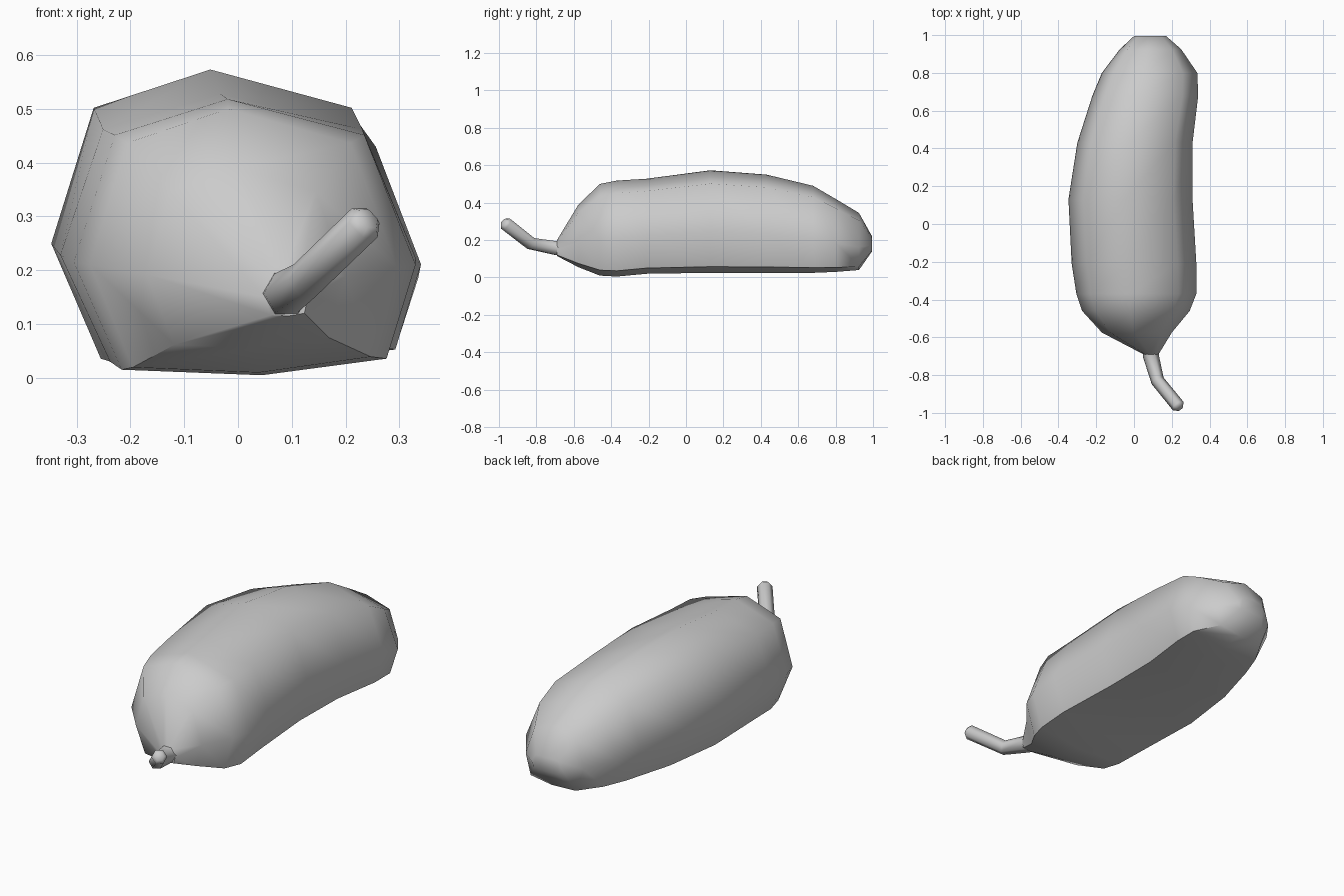
import bpy, bmesh, math
from mathutils import Vector

old = bpy.data.objects.get("Cube")
if old:
    bpy.data.objects.remove(old, do_unlink=True)

GREY = (0.6, 0.6, 0.6, 1)
mat = bpy.data.materials.new("plain grey")
mat.use_nodes = True
mat.diffuse_color = GREY
mat.node_tree.nodes["Principled BSDF"].inputs["Base Color"].default_value = GREY


def loft(name, rings, angle):
    """Skin a list of equal-sized point rings and cap both ends."""
    bm = bmesh.new()
    loops = [[bm.verts.new(p) for p in ring] for ring in rings]
    n = len(loops[0])
    for a, b in zip(loops, loops[1:]):
        for i in range(n):
            j = (i + 1) % n
            bm.faces.new((a[i], a[j], b[j], b[i]))
    bm.faces.new(loops[0])
    bm.faces.new(loops[-1])
    bmesh.ops.recalc_face_normals(bm, faces=bm.faces)
    mesh = bpy.data.meshes.new(name)
    bm.to_mesh(mesh)
    bm.free()
    mesh.materials.append(mat)
    obj = bpy.data.objects.new(name, mesh)
    bpy.context.collection.objects.link(obj)
    bpy.ops.object.select_all(action='DESELECT')
    obj.select_set(True)
    bpy.context.view_layer.objects.active = obj
    bpy.ops.object.shade_smooth_by_angle(angle=math.radians(angle))
    return obj


# Cross-section: x from -1 to 1, z from 0 to 1, flattened underneath
SECTION = [(-0.1, 1), (0.7, 0.87), (1, 0.4), (0.83, 0.06),
           (0.1, 0), (-0.72, 0.02), (-1, 0.41), (-0.76, 0.87)]

# Body stations: y, x min, x max, z min, z max
BODY = [(-0.69, 0.05, 0.13, 0.115, 0.2),
        (-0.575, -0.17, 0.20, 0.055, 0.39),
        (-0.46, -0.275, 0.295, 0.01, 0.5),
        (-0.37, -0.305, 0.33, 0.005, 0.518),
        (-0.21, -0.33, 0.33, 0.02, 0.528),
        (0.13, -0.347, 0.31, 0.025, 0.573),
        (0.43, -0.30, 0.31, 0.025, 0.55),
        (0.68, -0.22, 0.34, 0.025, 0.49),
        (0.80, -0.17, 0.335, 0.03, 0.42),
        (0.925, -0.075, 0.25, 0.04, 0.345),
        (0.995, 0.0, 0.17, 0.14, 0.22)]

body_rings = [[((x0 + x1) / 2 + u * (x1 - x0) / 2, y, z0 + v * (z1 - z0))
               for u, v in SECTION] for y, x0, x1, z0, z1 in BODY]
loft("fruit_body", body_rings, 55)

# Bent six-sided stalk swept along a short path
PATH = [Vector(p) for p in ((0.09, -0.64, 0.155), (0.09, -0.70, 0.158),
                            (0.125, -0.83, 0.182), (0.235, -0.965, 0.288))]
RADII = (0.05, 0.042, 0.036, 0.036)
stalk_rings = []
for k, (centre, r) in enumerate(zip(PATH, RADII)):
    along = (PATH[min(k + 1, 3)] - PATH[max(k - 1, 0)]).normalized()
    side = along.cross(Vector((0, 0, 1))).normalized()
    up = side.cross(along)
    stalk_rings.append([centre + r * (side * math.cos(t) + up * math.sin(t))
                        for t in (math.tau * i / 6 for i in range(6))])
# Rounded tip of the stalk
tip = (PATH[3] - PATH[2]).normalized() * 0.014
stalk_rings.append([PATH[3] + tip + (p - PATH[3]) * 0.6 for p in stalk_rings[-1]])
loft("stalk", stalk_rings, 65)
